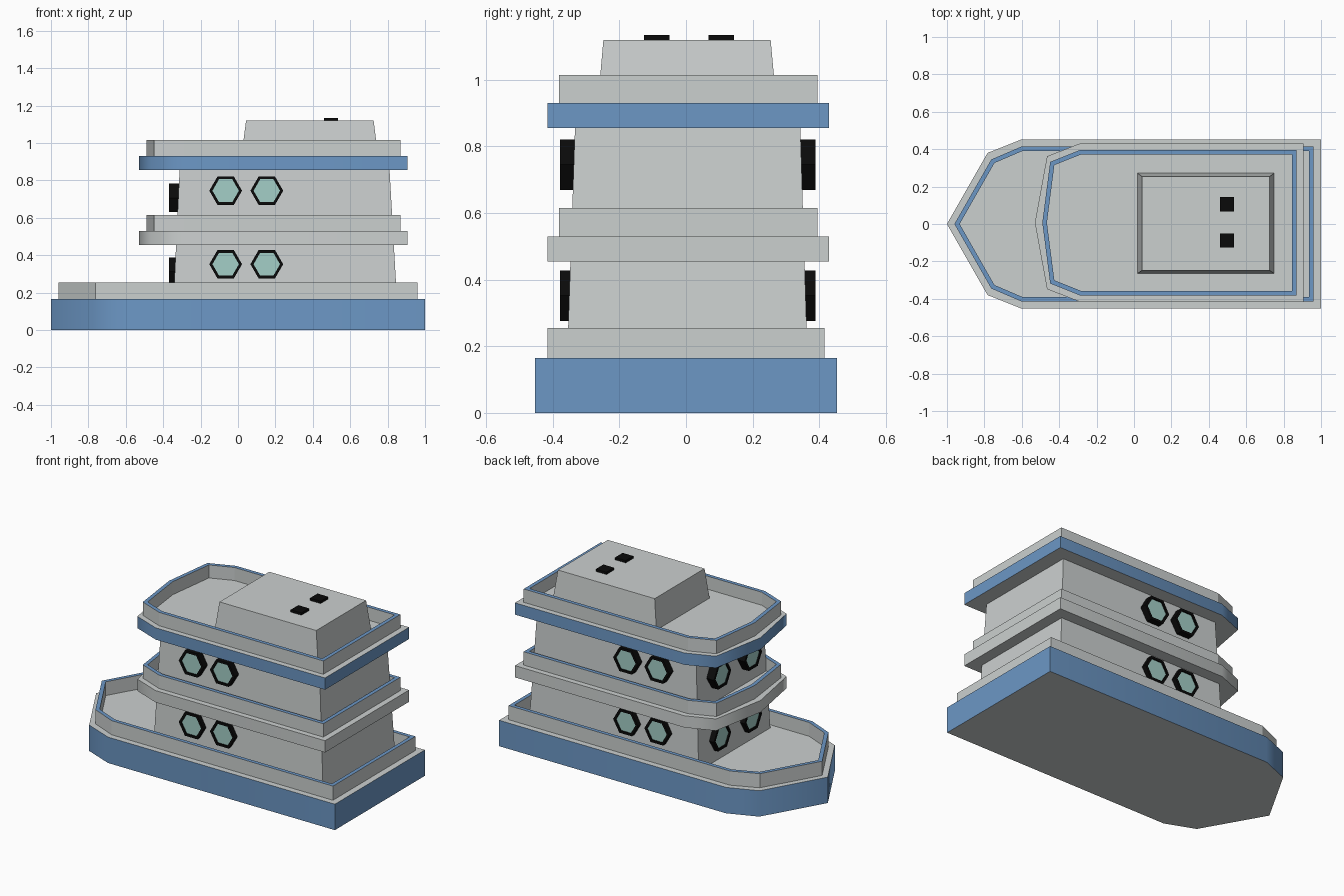
import bpy, bmesh, math
from mathutils import Matrix, Vector

if "Cube" in bpy.data.objects:
    bpy.data.objects.remove(bpy.data.objects["Cube"])


def material(name, rgb):
    m = bpy.data.materials.new(name)
    m.diffuse_color = (*rgb, 1)
    m.use_nodes = True
    m.node_tree.nodes["Principled BSDF"].inputs["Base Color"].default_value = m.diffuse_color
    return m


GREY = material("light_grey", (0.60, 0.63, 0.625))
BLUE = material("blue", (0.15, 0.31, 0.56))
BLACK = material("black", (0.003, 0.003, 0.003))
GLASS = material("pale_teal_glass", (0.37, 0.62, 0.57))


def prism(name, pts, z0, z1, mats, side=0, cap=0, top_pts=None,
          recess=None, smooth=0, matrix=None):
    """Extruded outline; recess = (rim width, depth, rim mat, wall mat, floor mat)."""
    bm = bmesh.new()
    lo = [bm.verts.new((x, y, z0)) for x, y in pts]
    hi = [bm.verts.new((x, y, z1)) for x, y in (top_pts or pts)]
    n = len(pts)
    bottom = bm.faces.new(lo[::-1])
    top = bm.faces.new(hi)
    bottom.material_index = top.material_index = cap
    for i in range(n):
        j = (i + 1) % n
        f = bm.faces.new((lo[i], lo[j], hi[j], hi[i]))
        f.material_index = side
        f.smooth = smooth > 0
    bm.normal_update()
    if smooth:
        for e in bm.edges:
            e.smooth = e.calc_face_angle(math.pi) < math.radians(smooth)
    if recess:
        width, depth, rim_mat, wall_mat, floor_mat = recess
        rim = bmesh.ops.inset_region(bm, faces=[top], thickness=width,
                                     use_even_offset=True)["faces"]
        for f in rim:
            f.material_index = rim_mat
        walls = bmesh.ops.inset_region(bm, faces=[top], thickness=0.0)["faces"]
        for f in walls:
            f.material_index = wall_mat
        for v in top.verts:
            v.co.z -= depth
        top.material_index = floor_mat
    bm.normal_update()
    if matrix:
        bm.transform(matrix)
    me = bpy.data.meshes.new(name)
    bm.to_mesh(me)
    bm.free()
    for m in mats:
        me.materials.append(m)
    ob = bpy.data.objects.new(name, me)
    bpy.context.collection.objects.link(ob)
    return ob


def boat(bow, shoulder, cheek, stern, half, yc=0):
    """Plan outline with a pointed bow at -x and a square stern."""
    port = [(stern, half), (cheek, half), shoulder]
    star = [(x, -y) for x, y in reversed(port)]
    return [(x, y + yc) for x, y in port + [(bow, 0)] + star]


def rect(x0, x1, y0, y1):
    return [(x0, y0), (x1, y0), (x1, y1), (x0, y1)]


def bulwark(name, outline, z0, z1):
    prism(name, outline, z0 - 0.01, z1, [GREY, BLUE],
          recess=(0.024, z1 - z0 - 0.002, 1, 0, 0))


# Hull with its raised bulwark
prism("hull", boat(-1, (-0.783, 0.38), -0.60, 1, 0.453), 0, 0.165,
      [BLUE, GREY], cap=1, smooth=50)
bulwark("hull_bulwark", boat(-0.96, (-0.763, 0.345), -0.60, 0.96, 0.415), 0.165, 0.255)

# Two upper decks, grey below and blue above
deck = boat(-0.53, (-0.465, 0.355), -0.29, 0.905, 0.423, 0.007)
rail = boat(-0.49, (-0.448, 0.325), -0.29, 0.868, 0.388, 0.007)
for label, z, mat in (("middle", 0.455, GREY), ("upper", 0.855, BLUE)):
    prism(label + "_deck", deck, z, z + 0.075, [mat, GREY], cap=1, smooth=65)
    bulwark(label + "_bulwark", rail, z + 0.075, z + 0.16)

# Tapered main cabin and roof house
prism("cabin", rect(-0.345, 0.85, -0.357, 0.365), 0.16, 0.86, [GREY],
      top_pts=rect(-0.312, 0.81, -0.333, 0.343))
prism("roof_house", rect(0.018, 0.75, -0.265, 0.272), 0.925, 1.12, [GREY],
      top_pts=rect(0.043, 0.725, -0.248, 0.254))

# Roof vents
for i, y in enumerate((-0.088, 0.106)):
    prism(f"roof_vent_{i}", rect(0.46, 0.535, y - 0.038, y + 0.038), 1.10, 1.135, [BLACK])

# Hexagonal windows: black frame with glass set back
HEX = [(0.0875 * math.cos(k * math.pi / 3), 0.0875 * math.sin(k * math.pi / 3))
       for k in range(6)]


def window(name, pos, normal):
    n, v = Vector(normal), Vector((0, 0, 1))
    u = v.cross(n)
    mx = Matrix((u, v, n)).transposed().to_4x4()
    prism(name, HEX, -0.06, 0, [BLACK, GLASS], matrix=Matrix.Translation(pos) @ mx,
          recess=(0.0145, 0.008, 0, 0, 1))


for level, zs, zf in (("lower", 0.352, 0.312), ("upper", 0.745, 0.707)):
    for i, x in enumerate((-0.066, 0.154)):
        window(f"{level}_right_window_{i}", (x, -0.378, zs), (0, -1, 0))
        window(f"{level}_left_window_{i}", (x, 0.389, zs), (0, 1, 0))
    for i, y in enumerate((-0.15, 0.16)):
        window(f"{level}_front_window_{i}", (-0.37, y, zf), (-1, 0, 0))
